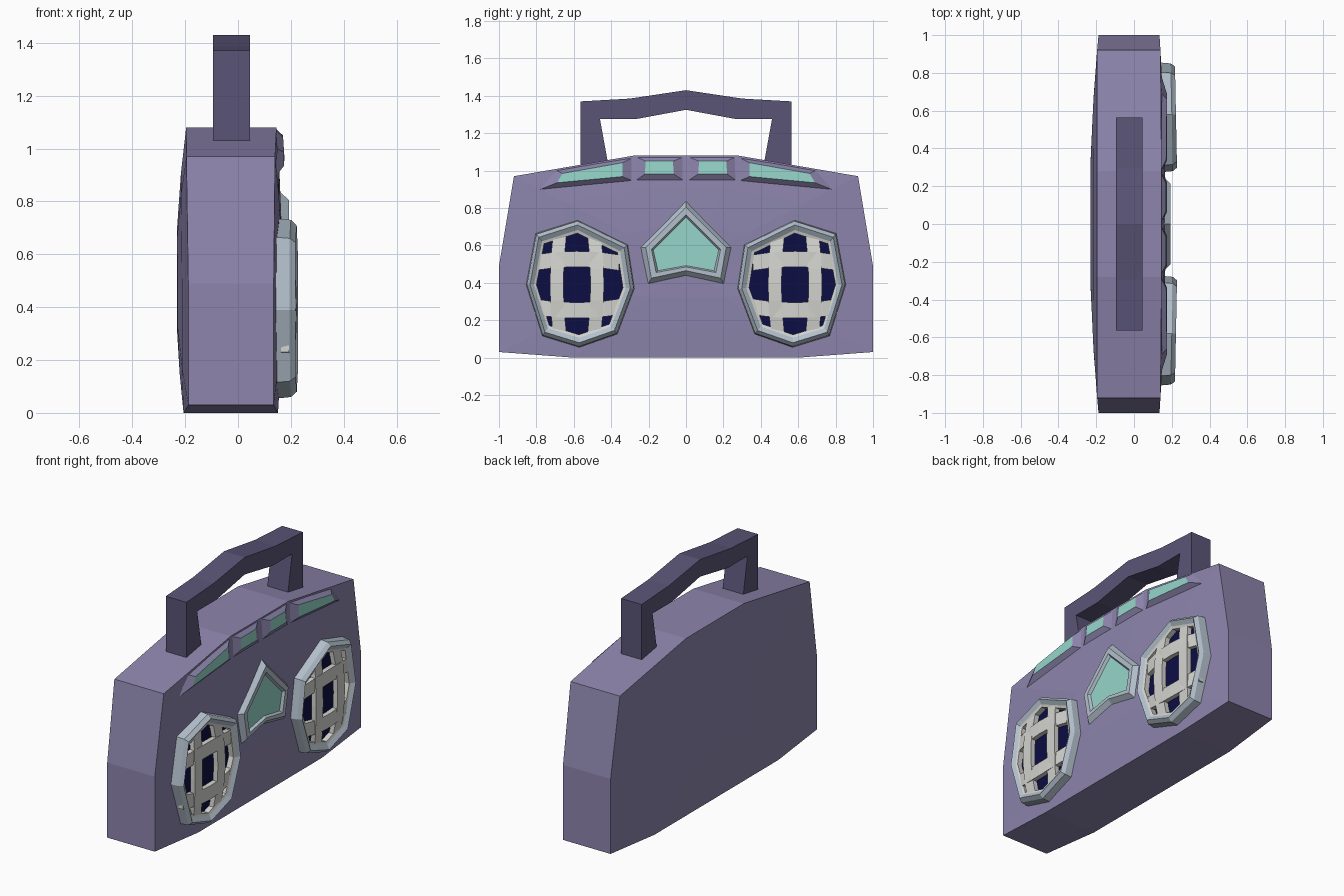
import bpy, bmesh

if "Cube" in bpy.data.objects:
    bpy.data.objects.remove(bpy.data.objects["Cube"])


def material(name, r, g, b):
    lin = [(c / 255 / 12.92 if c < 10 else ((c / 255 + 0.055) / 1.055) ** 2.4) for c in (r, g, b)]
    m = bpy.data.materials.new(name)
    m.diffuse_color = (*lin, 1)
    m.use_nodes = True
    m.node_tree.nodes["Principled BSDF"].inputs["Base Color"].default_value = m.diffuse_color
    return m


PURPLE = material("purple", 141, 133, 173)
DARK = material("dark_purple", 90, 85, 119)
SILVER = material("silver_blue", 178, 191, 203)
WHITE = material("grille_white", 212, 213, 208)
TEAL = material("teal", 150, 214, 202)
NAVY = material("navy", 13, 13, 68)


def loft(name, loops, mats, cap=None, poke=False):
    """Skin equal-length loops; mats gives one material per band, cap the last face."""
    used = list(dict.fromkeys(list(mats) + [cap or mats[-1]]))
    bm = bmesh.new()
    rows = [[bm.verts.new(p) for p in loop] for loop in loops]
    n = len(rows[0])
    for a, b, m in zip(rows, rows[1:], mats):
        for i in range(n):
            j = (i + 1) % n
            bm.faces.new((a[i], a[j], b[j], b[i])).material_index = used.index(m)
    caps = [bm.faces.new(rows[0]), bm.faces.new(rows[-1])]
    caps[0].material_index = used.index(mats[0])
    caps[1].material_index = used.index(cap or mats[-1])
    if poke:
        bmesh.ops.poke(bm, faces=caps)
    bmesh.ops.recalc_face_normals(bm, faces=bm.faces)
    mesh = bpy.data.meshes.new(name)
    bm.to_mesh(mesh)
    bm.free()
    for m in used:
        mesh.materials.append(m)
    ob = bpy.data.objects.new(name, mesh)
    bpy.context.collection.objects.link(ob)
    return ob


def front(y, z):
    return 0.168 - max(0.033 * y * y, 0.02 * ((z - 0.5) / 0.55) ** 2)


def back(y, z):
    return -0.235 + max(0.047 * y * y, 0.035 * ((z - 0.5) / 0.55) ** 2)


def scaled(pts, s, c):
    return [(c[0] + (y - c[0]) * s, c[1] + (z - c[1]) * s) for y, z in pts]


def mirrored(half):
    """Complete a half outline (y > 0 side, listed bottom to top) across y = 0."""
    return half + [(-y, z) for y, z in reversed(half) if y > 0]


# Body: domed front and back shells joined by a straight wall
outline = mirrored([(0.6, 0.0), (1, 0.03), (1, 0.49), (0.92, 0.97), (0.28, 1.08)])
body = []
for s in (0.35, 0.7, 1):
    body.append([(back(y, z), y, z) for y, z in scaled(outline, s, (0, 0.5))])
for s in (1, 0.7, 0.35):
    body.append([(front(y, z), y, z) for y, z in scaled(outline, s, (0, 0.5))])
loft("body", body, [PURPLE] * 5, poke=True)

# Carrying handle: rectangular section following an angular arch
half = [((0.565, 1.0), (0.41, 1.0)), ((0.565, 1.37), (0.46, 1.275)),
        ((0.3, 1.385), (0.27, 1.275))]
path = half + [((0, 1.43), (0, 1.325))] + [tuple((-y, z) for y, z in st) for st in reversed(half)]
loft("handle", [[(-0.095, *o), (0.045, *o), (0.045, *i), (-0.095, *i)] for o, i in path],
     [DARK] * 6)

# Display windows along the top edge, on raised bezels
windows = {
    "outer_window": ([(0.79, 0.895), (0.69, 1.0), (0.285, 1.07), (0.285, 0.945)],
                     [(0.69, 0.935), (0.66, 0.985), (0.34, 1.042), (0.34, 0.968)]),
    "inner_window": ([(0.27, 0.945), (0.27, 1.075), (0.01, 1.075), (0.01, 0.945)],
                     [(0.22, 0.982), (0.215, 1.05), (0.07, 1.05), (0.065, 0.982)]),
}
for name, (base, pane) in windows.items():
    for side, s in (("left", -1), ("right", 1)):
        loft(f"{side}_{name}",
             [[(front(y, z) - 0.004, s * y, z) for y, z in base],
              [(front(y, z) + 0.022, s * y, z) for y, z in pane]], [PURPLE], TEAL)

# Central badge-shaped screen with a bevelled rim
outer = mirrored([(0, 0.425), (0.21, 0.38), (0.255, 0.59), (0, 0.845)])
ridge = mirrored([(0, 0.465), (0.185, 0.425), (0.215, 0.59), (0, 0.805)])
inner = mirrored([(0, 0.485), (0.16, 0.455), (0.185, 0.58), (0, 0.765)])
pane = mirrored([(0, 0.492), (0.15, 0.465), (0.175, 0.575), (0, 0.75)])
loft("centre_screen", [[(x, y, z) for y, z in pts] for x, pts in
     ((0.15, outer), (0.192, ridge), (0.192, inner), (0.176, pane))],
     [SILVER, SILVER, SILVER], TEAL)

# Speakers: eight-sided bezel, navy back and bulging woven grille
C = (0.583, 0.39)
ring = [(0.58, 0.73), (0.315, 0.60), (0.28, 0.37), (0.37, 0.13),
        (0.57, 0.06), (0.765, 0.12), (0.85, 0.39), (0.80, 0.66)]
for side, s in (("left", -1), ("right", 1)):
    def tilt(y, x):
        return x - 0.02 * (y - C[0])

    bands = [(1.02, 0.135), (1, 0.2), (0.94, 0.222), (0.86, 0.205), (0.81, 0.2), (0.81, 0.168)]
    loft(f"{side}_speaker",
         [[(tilt(y, x), s * y, z) for y, z in scaled(ring, k, C)] for k, x in bands],
         [SILVER, SILVER, SILVER, WHITE, WHITE], NAVY)

    for i, sign in enumerate((-1, 1)):
        for vertical in (True, False):
            stations = []
            for step in range(-3, 4):
                t = step / 3
                bow = 1 - 0.14 * t * t
                x = 0.2 + 0.02 * (1 - t * t)
                hw = 0.036 if vertical else 0.042
                loop = []
                for dx, w in ((0, -hw), (0, hw), (-0.03, hw), (-0.03, -hw)):
                    if vertical:
                        y, z = C[0] + sign * 0.108 * bow + w, C[1] + t * 0.255
                    else:
                        y, z = C[0] + t * 0.225, C[1] + sign * 0.137 * bow + w
                    # horizontals sit a hair behind the verticals
                    loop.append((tilt(y, x + dx - (0 if vertical else 0.003)), s * y, z))
                stations.append(loop)
            kind = "vertical" if vertical else "horizontal"
            loft(f"{side}_grille_{kind}_{i + 1}", stations, [WHITE] * 6)
